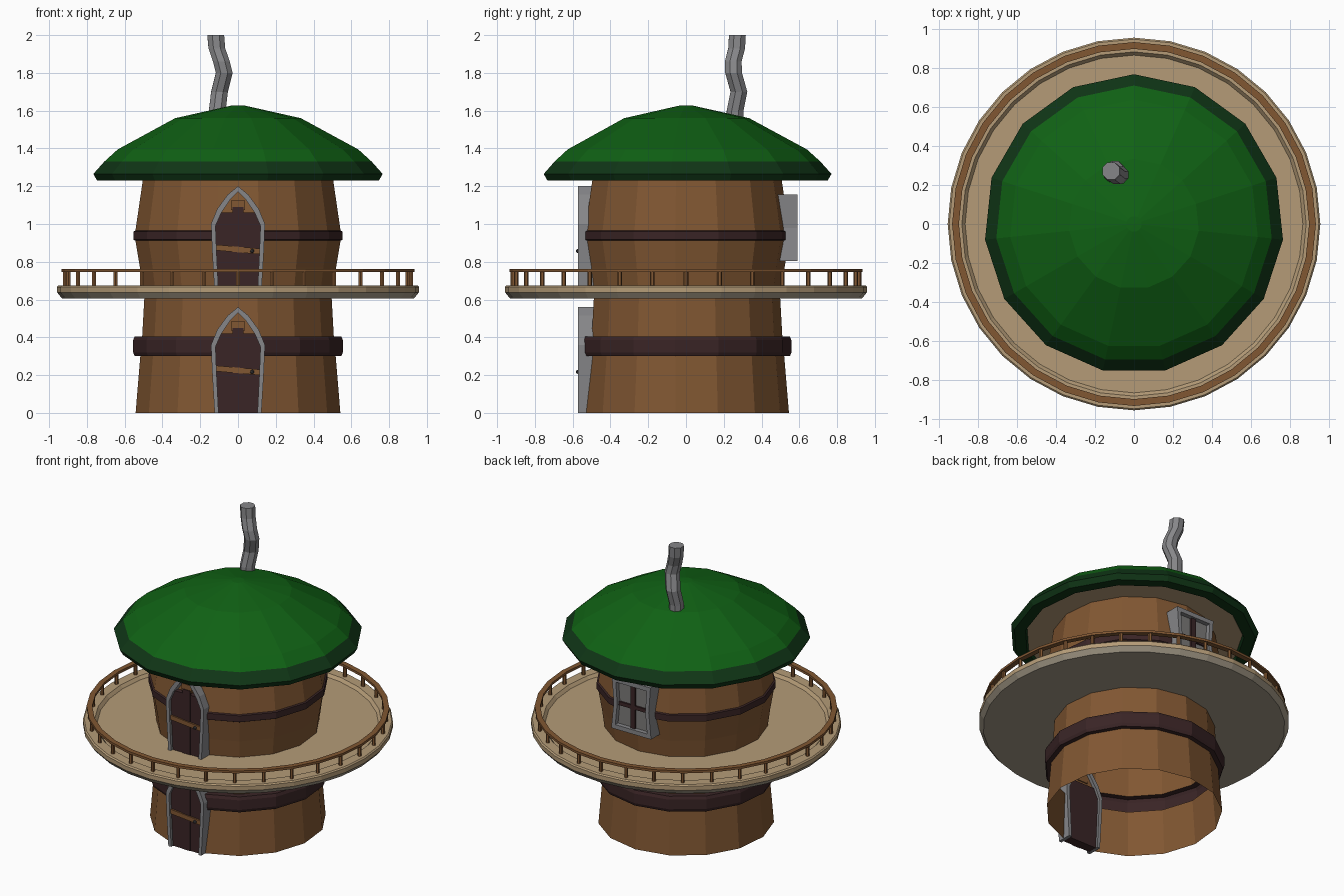
import bpy, bmesh, math
from mathutils import Vector

if "Cube" in bpy.data.objects:
    bpy.data.objects.remove(bpy.data.objects["Cube"])


def material(name, rgb):
    m = bpy.data.materials.new(name)
    m.diffuse_color = (*rgb, 1)
    m.use_nodes = True
    m.node_tree.nodes["Principled BSDF"].inputs["Base Color"].default_value = m.diffuse_color
    return m


WOOD = material("warm wood", (0.22, 0.095, 0.032))
DARK = material("dark wood", (0.042, 0.018, 0.019))
TAN = material("tan planks", (0.46, 0.33, 0.185))
STONE = material("pale stone", (0.38, 0.33, 0.25))
GREEN = material("roof green", (0.005, 0.12, 0.007))
RIM = material("dark green", (0.005, 0.036, 0.008))
GREY = material("grey stone", (0.24, 0.24, 0.25))
GLASS = material("window pane", (0.20, 0.195, 0.19))
METAL = material("dark metal", (0.06, 0.06, 0.065))


def finish(name, bm, mats):
    bmesh.ops.recalc_face_normals(bm, faces=bm.faces)
    me = bpy.data.meshes.new(name)
    bm.to_mesh(me)
    bm.free()
    for m in mats:
        me.materials.append(m)
    ob = bpy.data.objects.new(name, me)
    bpy.context.collection.objects.link(ob)
    return ob


def lathe(name, profile, n, mats, slots=None, closed=False):
    """Spin (radius, z) points; slots gives the material of each profile step."""
    bm = bmesh.new()
    rings = []
    for r, z in profile:
        if r == 0:
            rings.append([bm.verts.new((0, 0, z))] * n)
        else:
            rings.append([bm.verts.new((r * math.cos(a), r * math.sin(a), z)) for a in
                          (math.pi / 2 + 2 * math.pi * i / n for i in range(n))])
    steps = len(rings) if closed else len(rings) - 1
    for k in range(steps):
        a, b = rings[k], rings[(k + 1) % len(rings)]
        for i in range(n):
            j = (i + 1) % n
            f = bm.faces.new(list(dict.fromkeys((a[i], a[j], b[j], b[i]))))
            f.material_index = slots[k] if slots else 0
    return finish(name, bm, mats)


def box(name, lo, hi, mat, tilt=0):
    """Box between two corners, sheared in z along x by tilt."""
    bm = bmesh.new()
    bmesh.ops.create_cube(bm, size=1)
    for v in bm.verts:
        v.co = Vector([l + (c + 0.5) * (h - l) for c, l, h in zip(v.co, lo, hi)])
        v.co.z += tilt * v.co.x
    return finish(name, bm, [mat])


def frame(name, outer, inner, y_out, y_in, closed, mat):
    """Extruded border between two matching (x, z) outlines."""
    bm = bmesh.new()
    rows = [[bm.verts.new((x, y, z)) for x, z in pts] for pts, y in
            ((outer, y_out), (inner, y_out), (inner, y_in), (outer, y_in))]
    n = len(outer)
    for k in range(4):
        a, b = rows[k], rows[(k + 1) % 4]
        for i in range(n if closed else n - 1):
            j = (i + 1) % n
            bm.faces.new((a[i], a[j], b[j], b[i]))
    if not closed:
        for i in (0, n - 1):
            bm.faces.new([r[i] for r in rows])
    return finish(name, bm, [mat])


# barrel walls with their bands
lathe("lower_wall", [(0.545, 0), (0.52, 0.3), (0.55, 0.3), (0.558, 0.32), (0.558, 0.385),
                     (0.55, 0.405), (0.51, 0.405), (0.498, 0.62)], 15, [WOOD, DARK],
      [0, 1, 1, 1, 1, 1, 0])
lathe("upper_wall", [(0.502, 0.62), (0.522, 0.77), (0.546, 0.912), (0.556, 0.917), (0.556, 0.96),
                     (0.546, 0.965), (0.507, 1.23), (0.495, 1.3)], 15, [WOOD, DARK],
      [0, 0, 1, 1, 1, 0, 0])

# round balcony with raised lip
lathe("balcony", [(0, 0.606), (0.932, 0.606), (0.958, 0.638), (0.958, 0.667), (0.95, 0.675),
                  (0.885, 0.675), (0.868, 0.655), (0, 0.655)], 32, [TAN, STONE],
      [1, 1, 0, 0, 0, 0, 0])

# railing
lathe("hand_rail", [(0.9, 0.745), (0.935, 0.745), (0.935, 0.761), (0.9, 0.761)], 32, [WOOD],
      closed=True)
bm = bmesh.new()
for i in range(32):
    a = 2 * math.pi * i / 32
    new = bmesh.ops.create_cone(bm, segments=6, radius1=0.012, radius2=0.012, depth=0.085,
                                cap_ends=True)["verts"]
    bmesh.ops.translate(bm, verts=new, vec=(0.916 * math.sin(a), 0.916 * math.cos(a), 0.71))
finish("rail_posts", bm, [WOOD])

# domed roof
lathe("roof", [(0, 1.25), (0.67, 1.25), (0.68, 1.23), (0.75, 1.23), (0.77, 1.265), (0.712, 1.33),
               (0.64, 1.395), (0.335, 1.56), (0.04, 1.626), (0, 1.627)], 15,
      [GREEN, RIM, TAN], [2, 1, 1, 1, 1, 0, 0, 0, 0])

# crooked chimney pipe
path = [(-0.11, 0.26, 1.48), (-0.11, 0.26, 1.6), (-0.098, 0.28, 1.7), (-0.073, 0.252, 1.8),
        (-0.088, 0.25, 1.86), (-0.112, 0.268, 1.93), (-0.118, 0.272, 2.0)]
bm = bmesh.new()
rings = [[bm.verts.new((x + 0.048 * math.cos(k * math.pi / 4 + 0.4),
                        y + 0.048 * math.sin(k * math.pi / 4 + 0.4), z)) for k in range(8)]
         for x, y, z in path]
for a, b in zip(rings, rings[1:]):
    for i in range(8):
        bm.faces.new((a[i], a[i - 1], b[i - 1], b[i]))
bm.faces.new(rings[0])
bm.faces.new(rings[-1])
finish("chimney", bm, [GREY])

# two identical pointed doors
half_out = [(-0.124, 0), (-0.136, 0.2), (-0.143, 0.36), (-0.11, 0.44), (-0.055, 0.515)]
half_in = [(-0.103, 0), (-0.113, 0.2), (-0.119, 0.35), (-0.088, 0.42), (-0.04, 0.49)]
for level, base in (("lower", 0), ("upper", 0.64)):
    outer, inner = [[(x, z + base) for x, z in h + [(0, top)] + [(-x, z) for x, z in h[::-1]]]
                    for h, top in ((half_out, 0.56), (half_in, 0.53))]
    frame(level + "_door_frame", outer, inner, -0.573, -0.475, False, GREY)
    # planks: a low panel plus a tapering top under the arch
    bm = bmesh.new()
    pts = [(x, z) for x, z in inner if z - base < 0.48]
    front = [bm.verts.new((x, -0.553, z)) for x, z in pts]
    back = [bm.verts.new((x, -0.49, z)) for x, z in pts]
    bm.faces.new(front)
    bm.faces.new(back)
    for i in range(len(pts)):
        bm.faces.new((front[i - 1], front[i], back[i], back[i - 1]))
    finish(level + "_door", bm, [DARK])
    box(level + "_door_middle_plank", (-0.03, -0.557, base), (0.03, -0.55, base + 0.45), DARK)
    box(level + "_door_top", (-0.038, -0.553, base + 0.435), (0.038, -0.49, base + 0.485), WOOD)
    box(level + "_door_bar", (-0.113, -0.564, base + 0.21), (0.113, -0.55, base + 0.24), WOOD, -0.09)
    bm = bmesh.new()
    bmesh.ops.create_icosphere(bm, subdivisions=1, radius=0.012)
    bmesh.ops.translate(bm, verts=bm.verts, vec=(0.075, -0.572, base + 0.217))
    finish(level + "_door_knob", bm, [METAL])

# back window with a slightly pinched frame
outer = [(-0.15, 0.805), (-0.132, 0.98), (-0.145, 1.155), (0.145, 1.155), (0.132, 0.98), (0.15, 0.805)]
inner = [(x * 0.8, 0.98 + (z - 0.98) * 0.83) for x, z in outer]
frame("window_frame", outer, inner, 0.59, 0.46, True, GREY)
box("window_pane", (-0.125, 0.47, 0.825), (0.125, 0.56, 1.135), GLASS)
box("window_upright", (-0.017, 0.555, 0.825), (0.017, 0.575, 1.135), DARK)
box("window_crossbar", (-0.115, 0.555, 0.965), (0.115, 0.572, 0.99), DARK)
